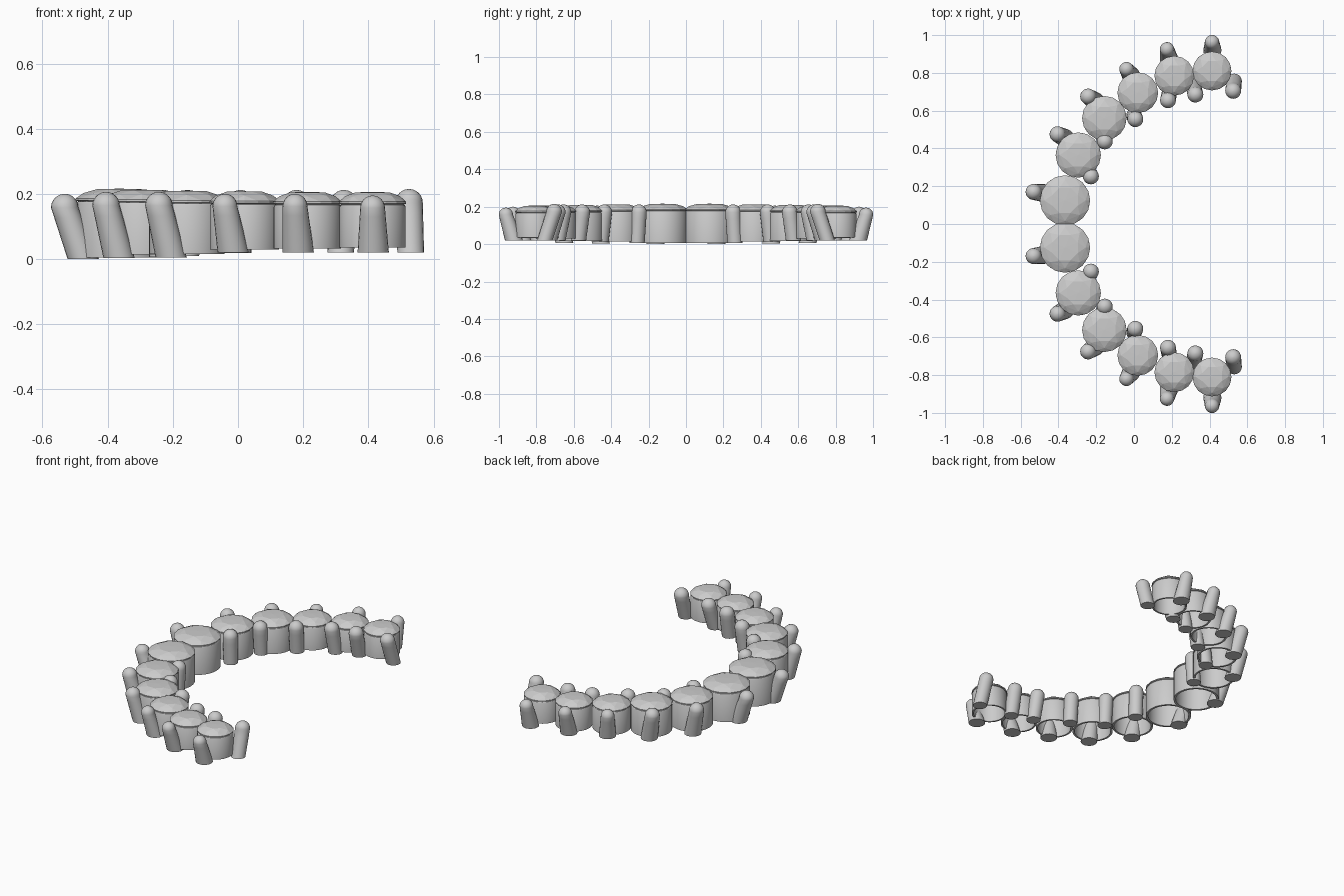
import bpy, math
from math import cos, sin, pi, tau

if "Cube" in bpy.data.objects:
    bpy.data.objects.remove(bpy.data.objects["Cube"])


def make(name, verts, faces, smooth):
    # mesh object mirrored across the y axis plane
    me = bpy.data.meshes.new(name)
    me.from_pydata(verts, [], faces)
    me.update()
    ob = bpy.data.objects.new(name, me)
    bpy.context.collection.objects.link(ob)
    if smooth:
        bpy.ops.object.select_all(action='DESELECT')
        ob.select_set(True)
        bpy.context.view_layer.objects.active = ob
        bpy.ops.object.shade_smooth_by_angle(angle=math.radians(35))
    m = ob.modifiers.new("mirror", 'MIRROR')
    m.use_axis = (False, True, False)
    m.use_mirror_merge = False
    return ob


def loft(name, rings, n, closed=False):
    # rings of (x, y, z, radius), capped unless the profile closes on itself
    verts = [(x + r * cos(tau * i / n), y + r * sin(tau * i / n), z)
             for x, y, z, r in rings for i in range(n)]
    k = len(rings)
    faces = []
    for a in range(k if closed else k - 1):
        b = (a + 1) % k
        for i in range(n):
            j = (i + 1) % n
            faces.append((a * n + i, a * n + j, b * n + j, b * n + i))
    if not closed:
        faces.append(tuple(reversed(range(n))))
        faces.append(tuple(range((k - 1) * n, k * n)))
    return make(name, verts, faces, True)


def bezel(name, x, y, r, z0, z1):
    w = 0.1 * r
    prof = [(r - w, z0), (r, z0), (r, z1 - .008), (r - .003, z1 - .002),
            (r - .008, z1), (r - w, z1)]
    loft(name, [(x, y, z, q) for q, z in prof], 40, True)


def gem(name, x, y, r, z, h):
    # brilliant cut: girdle, crown break, table, pavilion point
    verts = []

    def ring(n, rad, zz, off):
        s = len(verts)
        verts.extend((x + rad * cos(tau * (i + off) / n),
                      y + rad * sin(tau * (i + off) / n), zz) for i in range(n))
        return s
    g0 = ring(16, r, z - .006, 0)
    g1 = ring(16, r, z, 0)
    c = ring(8, r * .82, z + h * .55, 0)
    t = ring(8, r * .55, z + h * .95, .5)
    top = len(verts)
    verts.append((x, y, z + h))
    verts.append((x, y, z - .45 * r))
    f = []
    for i in range(16):
        j = (i + 1) % 16
        f.append((g0 + i, g0 + j, g1 + j, g1 + i))
        f.append((top + 1, g0 + j, g0 + i))
    for i in range(8):
        j = (i + 1) % 8
        a, m, b = g1 + 2 * i, g1 + 2 * i + 1, g1 + (2 * i + 2) % 16
        f += [(a, m, c + i), (m, b, c + j), (m, c + j, c + i),
              (c + i, c + j, t + i), (c + j, t + j, t + i),
              (t + i, t + j, top)]
    make(name, verts, f, False)


def prong(name, top, bottom, z0, z1, rt=.037, rb=.045):
    # leaning peg with a domed tip
    zc = z1 - rt
    rings = []
    for s in range(6):
        u = s / 5
        rings.append((bottom[0] + (top[0] - bottom[0]) * u,
                      bottom[1] + (top[1] - bottom[1]) * u,
                      z0 + (zc - z0) * u, rb + (rt - rb) * u))
    for s in range(1, 7):
        a = s / 6.2 * pi / 2
        rings.append((top[0], top[1], zc + rt * sin(a), rt * cos(a)))
    loft(name, rings, 20)


# stones and their settings: x, y, radius, setting bottom, setting top
stones = [(.413, .81, .103, .035, .168), (.213, .785, .105, .032, .168),
          (.02, .695, .108, .03, .170), (-.157, .56, .118, .016, .172),
          (-.295, .365, .12, .014, .175), (-.365, .125, .133, .005, .178)]
for i, (x, y, r, z0, z1) in enumerate(stones, 1):
    bezel(f"stone_setting_{i}", x, y, r * .985, z0, z1)
    gem(f"stone_{i}", x, y, r, z1 + .008, .03)

# outer pegs: tip, foot, foot height, tip height
outer = [((.413, .963), (.415, .92), .02, .195), ((.175, .925), (.185, .875), .02, .2),
         ((-.04, .82), (-.015, .785), .02, .2), ((-.243, .675), (-.205, .65), .005, .206),
         ((-.405, .475), (-.365, .455), .003, .206), ((-.532, .17), (-.475, .163), .0, .2)]
for i, (t, b, z0, z1) in enumerate(outer, 1):
    prong(f"outer_peg_{i}", t, b, z0, z1, .038 if i < 4 else .042, .048)

# inner pegs
inner = [((.525, .705), (.53, .755), .02, .215), ((.325, .685), (.315, .73), .02, .212),
         ((.18, .655), (.185, .685), .02, .212), ((.007, .555), (0, .575), .018, .212),
         ((-.155, .437), (-.16, .455), .01, .212), ((-.228, .252), (-.232, .262), .006, .212)]
for i, (t, b, z0, z1) in enumerate(inner, 1):
    prong(f"inner_peg_{i}", t, b, z0, z1, .042, .041)
